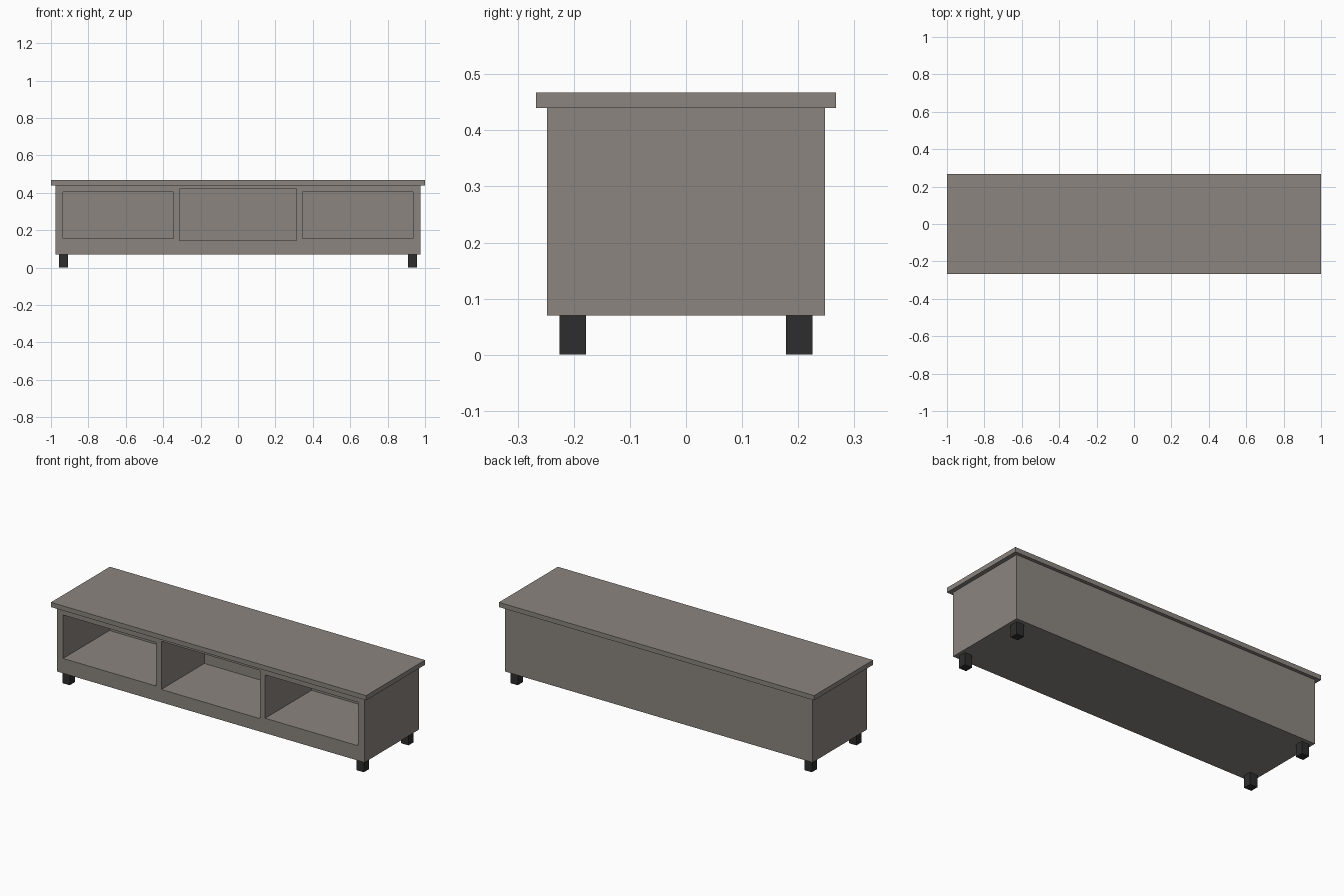
import bpy

if "Cube" in bpy.data.objects:
    bpy.data.objects.remove(bpy.data.objects["Cube"])


def material(name, color):
    m = bpy.data.materials.new(name)
    m.diffuse_color = (*color, 1.0)
    m.use_nodes = True
    m.node_tree.nodes["Principled BSDF"].inputs["Base Color"].default_value = m.diffuse_color
    return m


taupe = material("taupe wood", (0.258, 0.235, 0.212))
black = material("black feet", (0.027, 0.027, 0.027))


def box(name, x, y, z, mat):
    """Box from (min, max) ranges on each axis."""
    bpy.ops.mesh.primitive_cube_add(size=1)
    o = bpy.context.object
    o.name = name
    for v in o.data.vertices:
        v.co = [r[0] if c < 0 else r[1] for c, r in zip(v.co, (x, y, z))]
    o.data.materials.append(mat)
    return o


# Cabinet body and overhanging top board
body = box("cabinet_body", (-0.976, 0.976), (-0.248, 0.248), (0.07, 0.44), taupe)
box("top_board", (-1, 1), (-0.267, 0.267), (0.44, 0.467), taupe)

# Three open compartments cut from the front: x range, z range, depth
compartments = [
    ((-0.936, -0.346), (0.155, 0.404), 0.42),
    ((-0.313, 0.313), (0.144, 0.42), 0.39),
    ((0.346, 0.936), (0.155, 0.404), 0.42),
]
for x, z, depth in compartments:
    cutter = box("compartment_cutter", x, (-0.35, -0.248 + depth), z, taupe)
    cutter.hide_render = True
    cut = body.modifiers.new("compartment", 'BOOLEAN')
    cut.operation = 'DIFFERENCE'
    cut.solver = 'EXACT'
    cut.object = cutter
    bpy.context.view_layer.objects.active = body
    bpy.ops.object.modifier_apply(modifier=cut.name)
    bpy.data.objects.remove(cutter)

# Four square feet
for sx, side in ((-1, "left"), (1, "right")):
    for sy, end in ((-1, "front"), (1, "back")):
        cx, cy, h = sx * 0.933, sy * 0.202, 0.0235
        box(f"{end}_{side}_foot", (cx - h, cx + h), (cy - h, cy + h), (0, 0.07), black)
